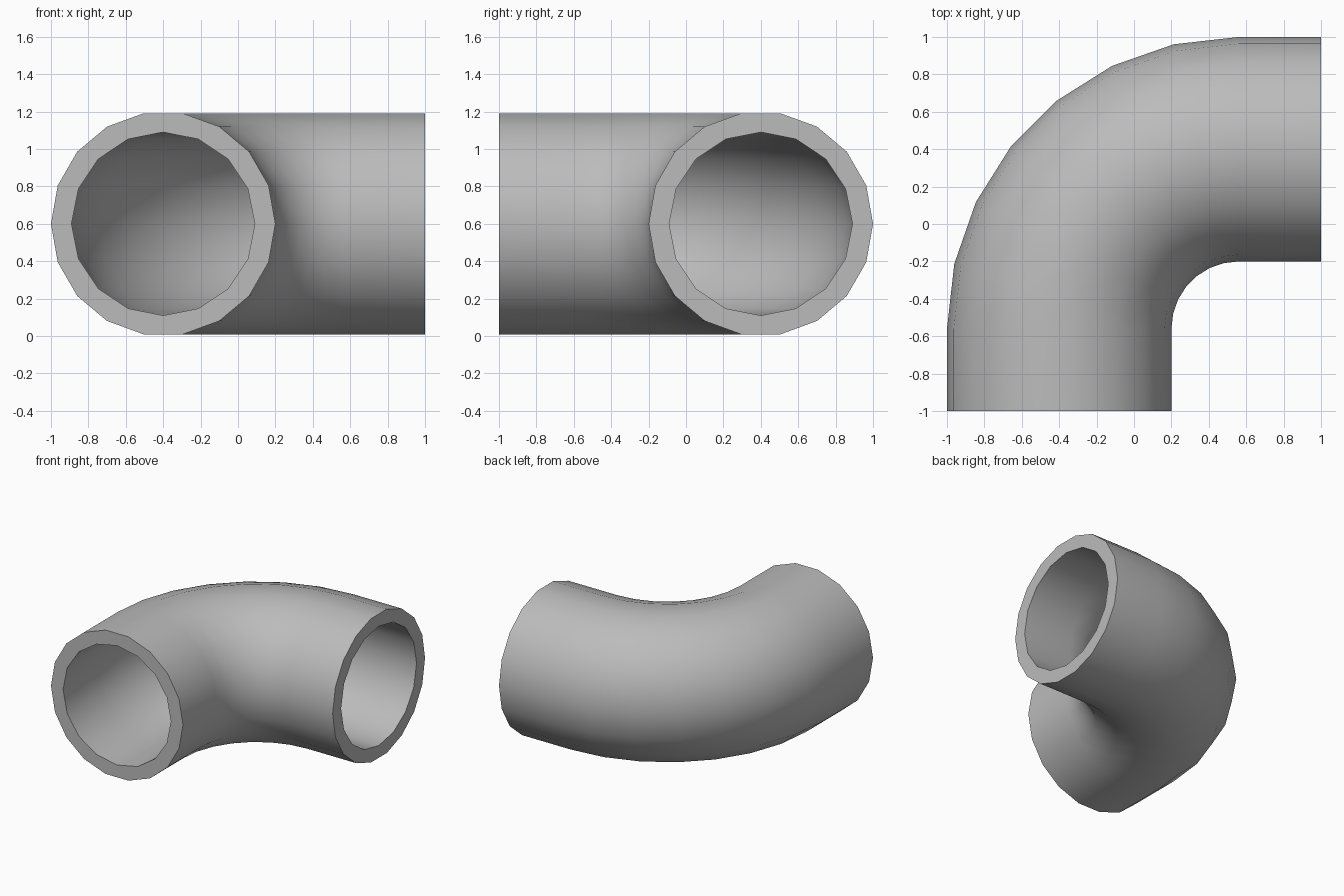
import bpy
import bmesh
from math import sin, cos, pi, radians
from mathutils import Vector

cube = bpy.data.objects.get("Cube")
if cube:
    bpy.data.objects.remove(cube, do_unlink=True)

AXIS_Z = 0.6        # height of the pipe's centre line
BEND = 0.56         # bend centre is at (BEND, -BEND)
BEND_RADIUS = 0.96
STEPS = 7           # segments in the bend

grey = bpy.data.materials.new("grey")
grey.use_nodes = True
colour = (0.5, 0.5, 0.5, 1)
grey.diffuse_color = colour
grey.node_tree.nodes["Principled BSDF"].inputs["Base Color"].default_value = colour

# Centre line: pairs of point and outward direction, straight, bend, straight
centre = Vector((BEND, -BEND, AXIS_Z))
path = [(Vector((BEND - BEND_RADIUS, -1, AXIS_Z)), Vector((-1, 0, 0)))]
for i in range(STEPS + 1):
    a = pi / 2 * i / STEPS
    outward = Vector((-cos(a), sin(a), 0))
    path.append((centre + outward * BEND_RADIUS, outward))
path.append((Vector((1, BEND_RADIUS - BEND, AXIS_Z)), Vector((0, 1, 0))))

bm = bmesh.new()


def sweep(radius, sides):
    """Sweep a ring along the path and return its first and last edge loops."""
    rings = []
    for point, outward in path:
        ring = []
        for k in range(sides):
            t = 2 * pi * k / sides
            offset = outward * cos(t) + Vector((0, 0, sin(t)))
            ring.append(bm.verts.new(point + offset * radius))
        rings.append(ring)
    for r0, r1 in zip(rings, rings[1:]):
        for k in range(sides):
            n = (k + 1) % sides
            bm.faces.new((r0[k], r0[n], r1[n], r1[k]))
    return [[bm.edges.get((r[k], r[(k + 1) % sides])) for k in range(sides)]
            for r in (rings[0], rings[-1])]


# Outer and inner walls, then the flat rims joining them
outer = sweep(0.6, 18)
inner = sweep(0.49, 16)
for outer_loop, inner_loop in zip(outer, inner):
    bmesh.ops.triangle_fill(bm, edges=outer_loop + inner_loop, use_beauty=True)
bmesh.ops.recalc_face_normals(bm, faces=bm.faces)

mesh = bpy.data.meshes.new("pipe_elbow")
bm.to_mesh(mesh)
bm.free()
mesh.materials.append(grey)
elbow = bpy.data.objects.new("pipe_elbow", mesh)
bpy.context.collection.objects.link(elbow)

# Smooth walls with crisp rims
bpy.ops.object.select_all(action='DESELECT')
elbow.select_set(True)
bpy.context.view_layer.objects.active = elbow
bpy.ops.object.shade_smooth_by_angle(angle=radians(40))
